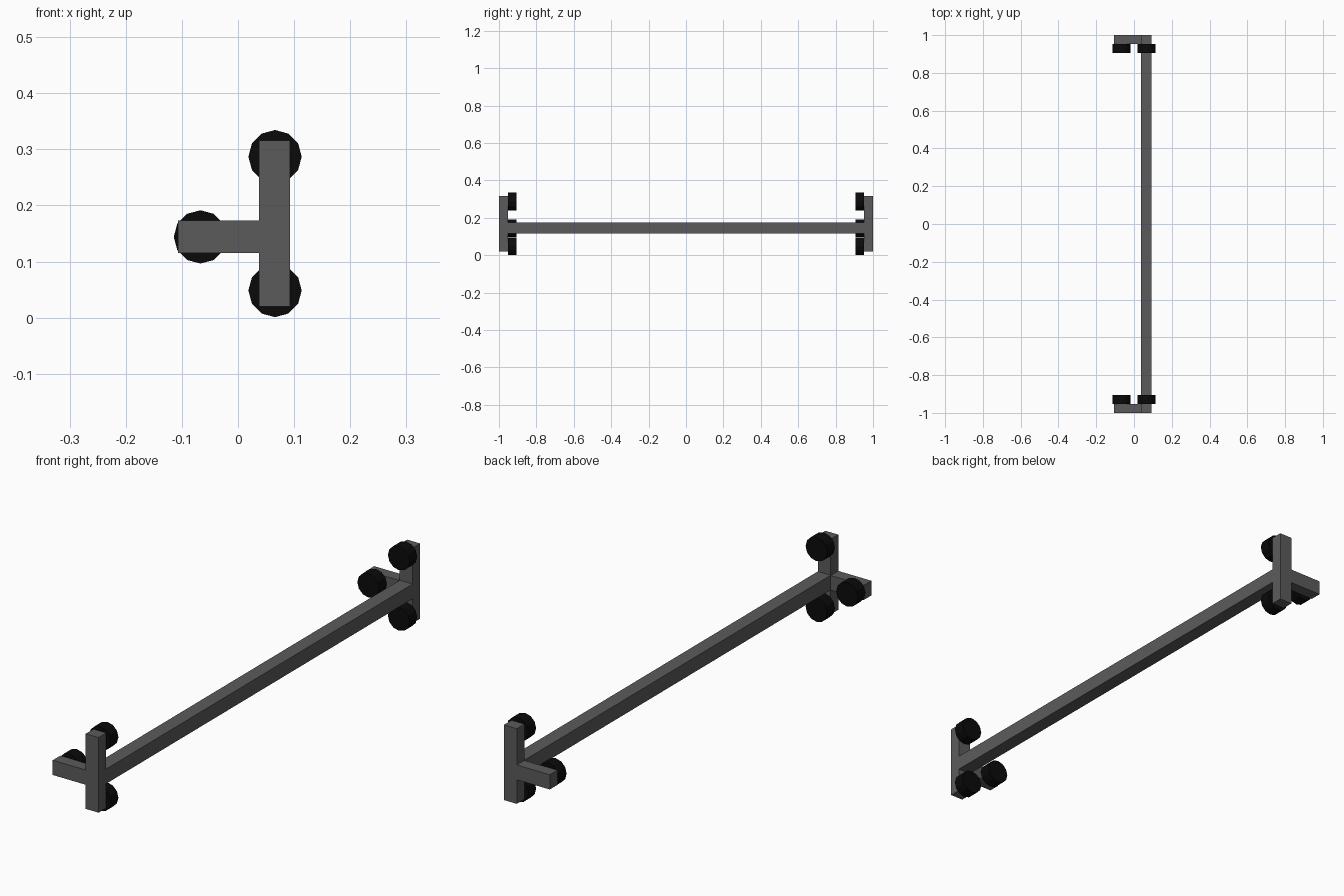
import bpy, math

if "Cube" in bpy.data.objects:
    bpy.data.objects.remove(bpy.data.objects["Cube"])


def material(name, v):
    m = bpy.data.materials.new(name)
    m.diffuse_color = (v, v, v, 1)
    m.use_nodes = True
    m.node_tree.nodes["Principled BSDF"].inputs["Base Color"].default_value = m.diffuse_color
    return m


GREY = material("dark grey", 0.105)
BLACK = material("rubber black", 0.003)


def box(name, lo, hi):
    bpy.ops.mesh.primitive_cube_add(size=1, location=[(a + b) / 2 for a, b in zip(lo, hi)])
    o = bpy.context.object
    o.name = name
    o.scale = [b - a for a, b in zip(lo, hi)]
    bpy.ops.object.transform_apply(location=False, rotation=False, scale=True)
    o.data.materials.append(GREY)


def wheel(name, x, y, z):
    bpy.ops.mesh.primitive_cylinder_add(vertices=12, radius=0.0475, depth=0.047,
                                        location=(x, y, z), rotation=(math.pi / 2, 0, 0))
    o = bpy.context.object
    o.name = name
    o.data.materials.append(BLACK)


# long connecting bar
box("long_bar", (0.037, -0.953, 0.116), (0.093, 0.953, 0.174))

# identical bracket with three rollers at each end
for end, s in (("front", -1), ("back", 1)):
    y0, y1 = sorted((s * 0.953, s * 1.0))
    box(end + "_upright", (0.037, y0, 0.02), (0.093, y1, 0.316))
    box(end + "_side_arm", (-0.107, y0, 0.115), (0.037, y1, 0.173))
    for part, x, z in (("upper", 0.066, 0.287), ("lower", 0.066, 0.0485), ("side", -0.067, 0.144)):
        wheel(f"{end}_{part}_roller", x, s * 0.9295, z)
